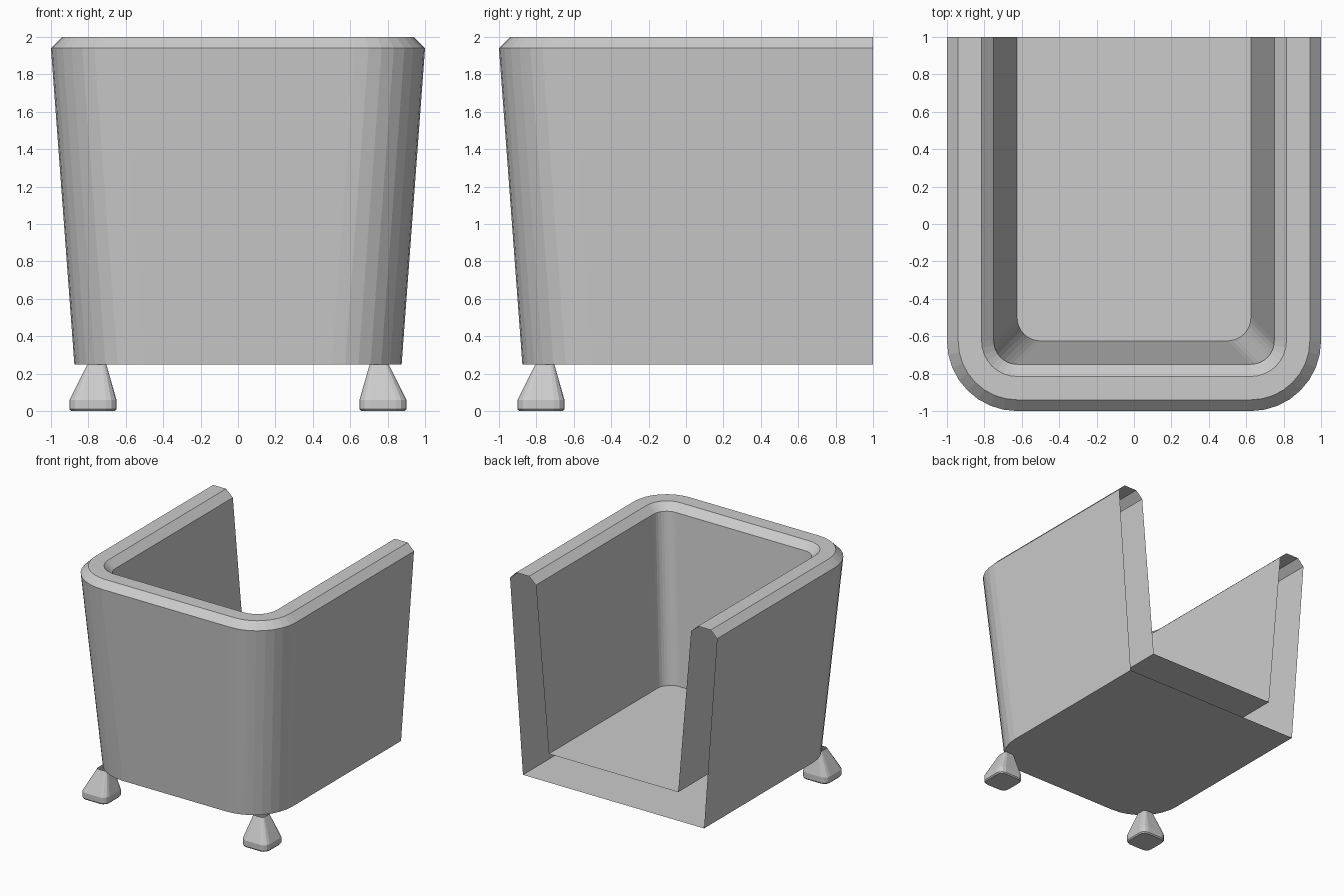
import bpy, bmesh
from math import sin, cos, pi

if "Cube" in bpy.data.objects:
    bpy.data.objects.remove(bpy.data.objects["Cube"])


def make_object(name, bm):
    mesh = bpy.data.meshes.new(name)
    bm.to_mesh(mesh)
    bm.free()
    obj = bpy.data.objects.new(name, mesh)
    bpy.context.collection.objects.link(obj)
    return obj


def arc(cx, cy, r, start, segs):
    """Quarter arc, counter-clockwise from the start angle."""
    return [(cx + r * cos(start + pi / 2 * i / segs),
             cy + r * sin(start + pi / 2 * i / segs)) for i in range(segs + 1)]


def bridge(bm, low, high, closed):
    n = len(low)
    for i in range(n if closed else n - 1):
        k = (i + 1) % n
        bm.faces.new((low[i], low[k], high[k], high[i]))


# Tub shell: U-shaped loops (half width, corner radius, height), open at the back
def u_loop(w, r, z):
    c = w - r
    pts = [(-w, 1)] + arc(-c, -c, r, pi, 8) + arc(c, -c, r, 1.5 * pi, 8) + [(w, 1)]
    return [(x, y, z) for x, y in pts]


profile = [(0.875, 0.375, 0.25), (1.0, 0.375, 1.94), (0.94, 0.315, 2.0),
           (0.815, 0.19, 2.0), (0.75, 0.125, 1.94), (0.625, 0.125, 0.5)]
bm = bmesh.new()
loops = [[bm.verts.new(p) for p in u_loop(*row)] for row in profile]
for low, high in zip(loops, loops[1:]):
    bridge(bm, low, high, False)
bm.faces.new(loops[0][::-1])   # underside
bm.faces.new(loops[-1])        # inner floor
make_object("tub_shell", bm)


# Feet: rounded square sections (centre offset, half width, corner radius, height)
def square_loop(cx, cy, h, r, z):
    c = h - r
    pts = []
    for q, (sx, sy) in enumerate([(1, 1), (-1, 1), (-1, -1), (1, -1)]):
        pts += arc(cx + sx * c, cy + sy * c, r, q * pi / 2, 3)
    return [(x, y, z) for x, y in pts]


sections = [(0.775, 0.117, 0.05, 0.0), (0.775, 0.125, 0.055, 0.01),
            (0.775, 0.125, 0.055, 0.06), (0.755, 0.051, 0.022, 0.25)]
for side, name in ((-1, "left_foot"), (1, "right_foot")):
    bm = bmesh.new()
    rings = [[bm.verts.new(p) for p in square_loop(side * c, -c, h, r, z)]
             for c, h, r, z in sections]
    for low, high in zip(rings, rings[1:]):
        bridge(bm, low, high, True)
    bm.faces.new(rings[0][::-1])
    make_object(name, bm)
